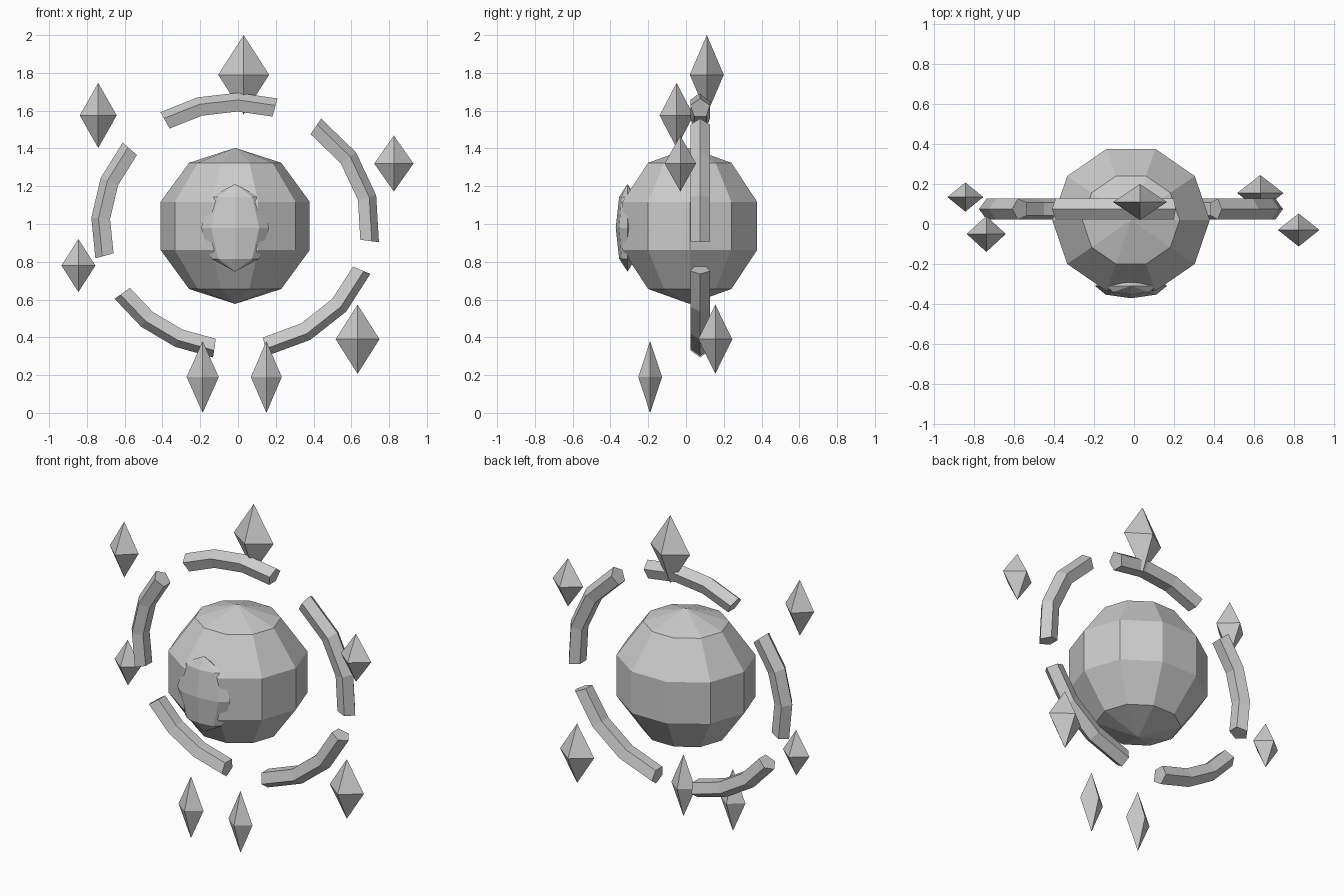
import bpy, bmesh
from math import sin, cos, pi, radians
from mathutils import Vector

if "Cube" in bpy.data.objects:
    bpy.data.objects.remove(bpy.data.objects["Cube"], do_unlink=True)

GREY = (0.6, 0.6, 0.6, 1.0)
stone = bpy.data.materials.new("stone_grey")
stone.use_nodes = True
stone.diffuse_color = GREY
stone.node_tree.nodes["Principled BSDF"].inputs["Base Color"].default_value = GREY


def finish(name, bm):
    """Turn a bmesh into a flat shaded object."""
    bmesh.ops.recalc_face_normals(bm, faces=bm.faces)
    mesh = bpy.data.meshes.new(name)
    bm.to_mesh(mesh)
    bm.free()
    mesh.materials.append(stone)
    obj = bpy.data.objects.new(name, mesh)
    bpy.context.collection.objects.link(obj)
    return obj


def bridge(bm, a, b):
    """Join two closed loops of vertices with quads."""
    for i in range(len(a)):
        j = (i + 1) % len(a)
        bm.faces.new((a[i], a[j], b[j], b[i]))


def ellipsoid(name, sides, bands, centre, radii):
    """Faceted ball with a corner on +x; two bands give a bipyramid."""
    bm = bmesh.new()
    c = Vector(centre)
    rx, ry, rz = radii
    loops = []
    for k in range(1, bands):
        p = pi * k / bands
        loops.append([bm.verts.new(c + Vector((
            rx * sin(p) * cos(2 * pi * i / sides),
            ry * sin(p) * sin(2 * pi * i / sides),
            rz * cos(p)))) for i in range(sides)])
    for a, b in zip(loops, loops[1:]):
        bridge(bm, a, b)
    for loop, z in ((loops[0], rz), (loops[-1], -rz)):
        pole = bm.verts.new(c + Vector((0, 0, z)))
        for i in range(sides):
            bm.faces.new((loop[i], loop[(i + 1) % sides], pole))
    return finish(name, bm)


def ring_piece(name, start, end, steps=3, thick=0.055):
    """Pentagonal bar swept along part of an upright oval."""
    bm = bmesh.new()
    centre = Vector((-0.013, 0.075, 0.99))
    rx, rz = 0.71, 0.65
    loops = []
    for k in range(steps + 1):
        t = radians(start + (end - start) * k / steps)
        point = centre + Vector((rx * cos(t), 0, rz * sin(t)))
        outward = Vector((cos(t) / rx, 0, sin(t) / rz)).normalized()
        loops.append([bm.verts.new(
            point + outward * thick * cos(2 * pi * i / 5)
            + Vector((0, thick * sin(2 * pi * i / 5), 0))) for i in range(5)])
    for a, b in zip(loops, loops[1:]):
        bridge(bm, a, b)
    bm.faces.new(loops[0])
    bm.faces.new(loops[-1])
    return finish(name, bm)


# Core ball and the oval eye set into its front
ellipsoid("core", 10, 5, (-0.015, 0.02, 0.99), (0.415, 0.394, 0.413))
ellipsoid("eye", 8, 4, (-0.015, -0.31, 0.98), (0.18, 0.062, 0.232))

# Broken ring around the core
for name, start, end in (
        ("ring_top", 73, 121.5), ("ring_upper_left", -7, 53.5),
        ("ring_lower_left", -77.5, -21), ("ring_lower_right", 213, 261),
        ("ring_upper_right", 141.5, 194)):
    ring_piece(name, start, end)

# Floating crystals
for name, centre, radii in (
        ("crystal_top", (0.03, 0.11, 1.79), (0.135, 0.09, 0.21)),
        ("crystal_upper_right", (-0.74, -0.05, 1.575), (0.098, 0.09, 0.172)),
        ("crystal_lower_right", (-0.845, 0.135, 0.78), (0.09, 0.073, 0.14)),
        ("crystal_upper_left", (0.825, -0.03, 1.32), (0.104, 0.083, 0.148)),
        ("crystal_lower_left", (0.633, 0.155, 0.39), (0.116, 0.09, 0.183)),
        ("crystal_bottom_right", (-0.187, -0.19, 0.19), (0.085, 0.063, 0.19)),
        ("crystal_bottom_left", (0.15, -0.19, 0.19), (0.082, 0.063, 0.19))):
    ellipsoid(name, 4, 2, centre, radii)
